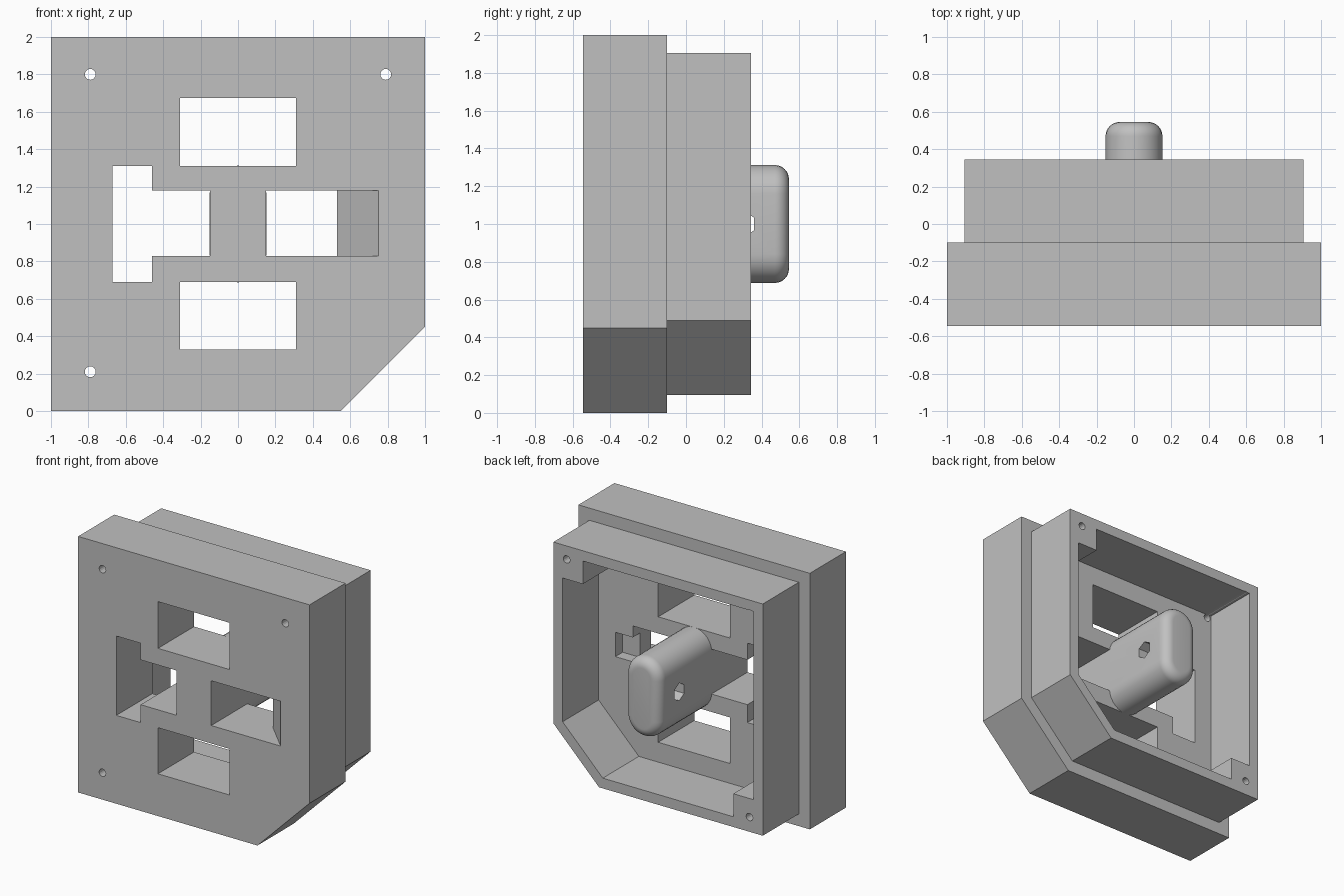
import bpy
import bmesh
import math
from mathutils import Vector

cube = bpy.data.objects.get("Cube")
if cube:
    bpy.data.objects.remove(cube, do_unlink=True)

grey = bpy.data.materials.new("plain grey")
grey.use_nodes = True
grey.diffuse_color = (0.53, 0.53, 0.53, 1)
grey.node_tree.nodes["Principled BSDF"].inputs["Base Color"].default_value = grey.diffuse_color

FRONT, STEP, BACK = -0.545, -0.10, 0.345

# Maps a profile point (u, v) and a depth w to space, by extrusion axis
PLACE = {
    "x": lambda u, v, w: Vector((w, u, v)),
    "y": lambda u, v, w: Vector((u, w, v)),
    "z": lambda u, v, w: Vector((u, v, w)),
}


def skin(name, rings, axis="y"):
    """Join a stack of (profile, depth) rings into a closed solid."""
    bm = bmesh.new()
    loops = [[bm.verts.new(PLACE[axis](u, v, w)) for u, v in pts] for pts, w in rings]
    n = len(loops[0])
    for a, b in zip(loops, loops[1:]):
        for i in range(n):
            j = (i + 1) % n
            bm.faces.new((a[i], a[j], b[j], b[i]))
    bm.faces.new(loops[0])
    bm.faces.new(loops[-1])
    bmesh.ops.recalc_face_normals(bm, faces=bm.faces)
    mesh = bpy.data.meshes.new(name)
    bm.to_mesh(mesh)
    bm.free()
    mesh.materials.append(grey)
    obj = bpy.data.objects.new(name, mesh)
    bpy.context.collection.objects.link(obj)
    return obj


def prism(name, pts, lo, hi, axis="y"):
    return skin(name, [(pts, lo), (pts, hi)], axis)


def rect(x0, x1, z0, z1):
    return [(x0, z0), (x1, z0), (x1, z1), (x0, z1)]


def ngon(cx, cz, r, n, turn=0.0):
    return [(cx + r * math.cos(turn + math.tau * i / n),
             cz + r * math.sin(turn + math.tau * i / n)) for i in range(n)]


def outline(inset):
    """Square with one cut lower corner, offset evenly inward."""
    cut = 0.55 - inset * math.sqrt(2)
    s, lo, hi = 1 - inset, inset, 2 - inset
    return [(-s, lo), (cut + lo, lo), (s, s - cut), (s, hi), (-s, hi)]


def carve(obj, cutter):
    mod = obj.modifiers.new("carve", "BOOLEAN")
    mod.operation = "DIFFERENCE"
    mod.solver = "EXACT"
    mod.object = cutter
    cutter.hide_render = True
    bpy.context.view_layer.objects.active = obj
    bpy.ops.object.modifier_apply(modifier=mod.name)
    bpy.data.objects.remove(cutter, do_unlink=True)


# Thick front plate and the narrower collar behind it
plate = prism("front_plate", outline(0), FRONT, STEP)
collar = prism("back_collar", outline(0.095), STEP, BACK)

# Collar cavity, leaving solid blocks in two opposite corners
inner = outline(0.175)
s, lo, hi = 0.825, 0.175, 1.825
cavity = [(-0.65, lo), inner[1], inner[2], (s, 1.645), (0.65, 1.645),
          (0.65, hi), (-s, hi), (-s, 0.355), (-0.65, 0.355)]
carve(collar, prism("cavity_cutter", cavity, STEP - 0.1, BACK + 0.1))

# Straight windows: upper, lower and the T-shaped one
tee = [(-0.67, 0.69), (-0.46, 0.69), (-0.46, 0.83), (-0.15, 0.83),
       (-0.15, 1.18), (-0.46, 1.18), (-0.46, 1.31), (-0.67, 1.31)]
for shape in (rect(-0.31, 0.31, 1.31, 1.675), rect(-0.31, 0.31, 0.33, 0.69), tee):
    carve(plate, prism("window_cutter", shape, FRONT - 0.1, STEP + 0.1))

# Side window with a sloped cheek, and a shallow notch behind it
cheek = [(0.15, -0.6), (0.805, -0.6), (0.53, -0.325), (0.53, 0), (0.15, 0)]
carve(plate, prism("cheek_cutter", cheek, 0.83, 1.18, "z"))
carve(plate, prism("notch_cutter", rect(0.5, 0.68, 0.9, 1.09), -0.19, 0))

# Screw holes
for x, z in ((-0.79, 1.8), (0.79, 1.8), (-0.79, 0.21)):
    for body in (plate, collar):
        carve(body, prism("screw_cutter", ngon(x, z, 0.029, 16), FRONT - 0.1, BACK + 0.1))


# Central post: a slot-shaped column with a rounded end
def stadium(r, steps=14):
    pts = []
    for centre, start in ((1.16, 0), (0.84, math.pi)):
        for i in range(steps + 1):
            a = start + math.pi * i / steps
            pts.append((r * math.cos(a), centre + r * math.sin(a)))
    return pts


R, fillet, end = 0.152, 0.075, 0.545
rings = [(stadium(R), STEP)]
for i in range(9):
    a = math.pi / 2 * i / 8
    rings.append((stadium(R - fillet * (1 - math.cos(a))), end - fillet * (1 - math.sin(a))))
post = skin("centre_post", rings)
carve(post, prism("hex_cutter", ngon(0.30, 1.0, 0.069, 6, math.pi / 2), -0.4, 0.4, "x"))

bpy.ops.object.select_all(action="DESELECT")
post.select_set(True)
bpy.context.view_layer.objects.active = post
bpy.ops.object.shade_smooth_by_angle(angle=math.radians(35))
